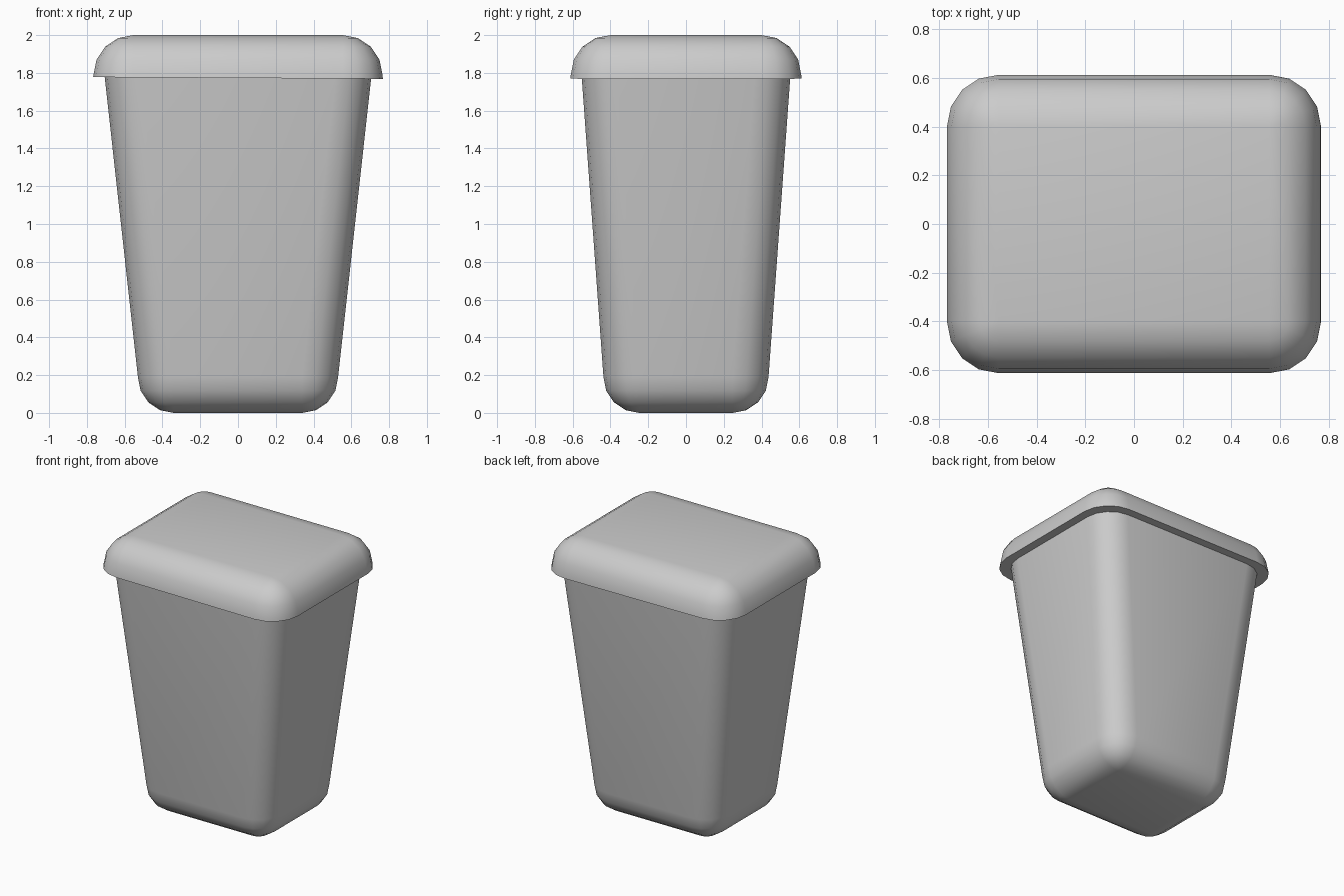
import bpy, bmesh
from math import sin, cos, pi, radians

if "Cube" in bpy.data.objects:
    bpy.data.objects.remove(bpy.data.objects["Cube"])

SEG = 4  # facets per rounded corner


def rounded_ring(bm, hx, hy, r, z, tilt=0.0):
    """Rounded rectangle of vertices, counter-clockwise."""
    r = max(r, 0.0005)
    ring = []
    for k, (sx, sy) in enumerate([(1, 1), (-1, 1), (-1, -1), (1, -1)]):
        for i in range(SEG + 1):
            a = (k + i / SEG) * pi / 2
            x = sx * (hx - r) + r * cos(a)
            y = sy * (hy - r) + r * sin(a)
            ring.append(bm.verts.new((x, y, z + tilt * x)))
    return ring


def loft(name, levels, cap_bottom, cap_top):
    """Skin rounded rectangles given as (hx, hy, radius, z, tilt)."""
    bm = bmesh.new()
    rings = [rounded_ring(bm, *lv) for lv in levels]
    n = len(rings[0])
    for lo, hi in zip(rings, rings[1:]):
        for i in range(n):
            j = (i + 1) % n
            bm.faces.new((lo[i], lo[j], hi[j], hi[i]))
    if cap_bottom:
        bm.faces.new(rings[0][::-1])
    if cap_top:
        bm.faces.new(rings[-1])
    bmesh.ops.remove_doubles(bm, verts=bm.verts, dist=0.002)
    me = bpy.data.meshes.new(name)
    bm.to_mesh(me)
    bm.free()
    ob = bpy.data.objects.new(name, me)
    bpy.context.collection.objects.link(ob)
    bpy.ops.object.select_all(action='DESELECT')
    ob.select_set(True)
    bpy.context.view_layer.objects.active = ob
    bpy.ops.object.shade_smooth_by_angle(angle=radians(40))
    return ob


# Tapered bin body with rounded base
R = 0.19
body = []
for i in range(SEG + 1):
    a = i / SEG * pi / 2
    inset = R * (1 - sin(a))
    body.append((0.53 - inset, 0.437 - inset, R - inset, R * (1 - cos(a)), 0))
body.append((0.707, 0.553, R, 1.79, 0))
loft("bin_body", body, True, False)

# Overhanging domed lid, lower edge very slightly uneven
R = 0.21
lid = [(0.767, 0.612, R, 1.773, -0.006)]
for i in range(SEG + 1):
    a = i / SEG * pi / 2
    inset = R * (1 - cos(a))
    lid.append((0.765 - inset, 0.61 - inset, R - inset, 1.79 + R * sin(a), 0))
loft("bin_lid", lid, True, True)
